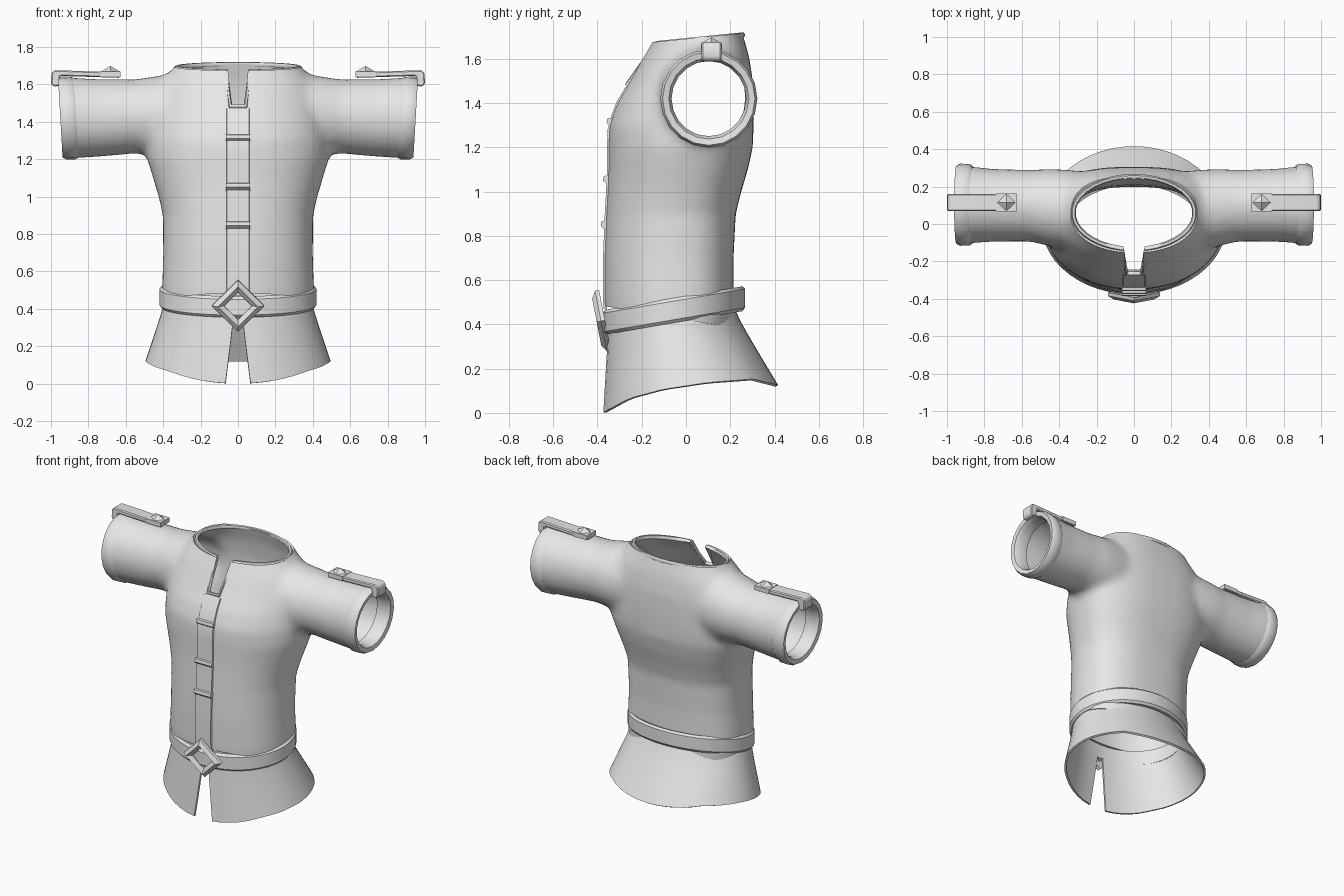
import bpy, bmesh, math
from mathutils import Vector, Matrix

if "Cube" in bpy.data.objects:
    bpy.data.objects.remove(bpy.data.objects["Cube"])

GREY = bpy.data.materials.new("grey_cloth")
GREY.diffuse_color = (0.8, 0.8, 0.8, 1)
GREY.use_nodes = True
GREY.node_tree.nodes["Principled BSDF"].inputs["Base Color"].default_value = GREY.diffuse_color


def activate(ob):
    bpy.ops.object.select_all(action='DESELECT')
    ob.select_set(True)
    bpy.context.view_layer.objects.active = ob


def finish(ob, angle=40):
    activate(ob)
    bpy.ops.object.shade_smooth_by_angle(angle=math.radians(angle))
    return ob


def make(name, verts, faces):
    me = bpy.data.meshes.new(name)
    me.from_pydata([tuple(v) for v in verts], [], faces)
    bm = bmesh.new()
    bm.from_mesh(me)
    bmesh.ops.recalc_face_normals(bm, faces=bm.faces)
    bm.to_mesh(me)
    bm.free()
    me.materials.append(GREY)
    ob = bpy.data.objects.new(name, me)
    bpy.context.collection.objects.link(ob)
    return ob


def loft(rings, closed=True, caps=False, wrap=False, base=0):
    """Vertices and faces of a skin over equal-length rings."""
    n, m = len(rings[0]), len(rings)
    verts = [p for r in rings for p in r]
    faces = []
    for i in range(m if wrap else m - 1):
        k = (i + 1) % m
        for j in range(n if closed else n - 1):
            q = (j + 1) % n
            faces.append([base + v for v in (i*n + j, i*n + q, k*n + q, k*n + j)])
    if caps:
        faces.append([base + j for j in range(n)])
        faces.append([base + (m - 1)*n + j for j in range(n)])
    return verts, faces


def prism(name, poly, axis, lo, hi):
    """Polygon extruded along x or y."""
    put = (lambda u, v, w: (w, u, v)) if axis == 'x' else (lambda u, v, w: (u, w, v))
    return make(name, *loft([[put(u, v, w) for u, v in poly] for w in (lo, hi)], caps=True))


def apply_mod(ob, kind, **settings):
    mod = ob.modifiers.new(kind, kind)
    for k, v in settings.items():
        setattr(mod, k, v)
    activate(ob)
    bpy.ops.object.modifier_apply(modifier=mod.name)


def spow(v, e):
    return math.copysign(abs(v) ** e, v)


def interp(table, t):
    if t <= table[0][0]:
        return table[0][1]
    for (a, p), (b, q) in zip(table, table[1:]):
        if t <= b:
            return p + (q - p)*(t - a)/(b - a)
    return table[-1][1]


# Torso sections: height, half width, front y, back y, y of widest point
TORSO = [(.35, .40, -.36, .22, -.06), (.50, .407, -.37, .215, -.06),
         (.70, .40, -.37, .215, -.06), (.90, .402, -.362, .225, -.05),
         (1.0, .425, -.356, .25, -.03), (1.1, .455, -.352, .28, -.01),
         (1.2, .485, -.352, .302, .01), (1.3, .49, -.348, .306, .03),
         (1.4, .48, -.312, .306, .05), (1.5, .46, -.252, .302, .06),
         (1.6, .42, -.197, .287, .06), (1.66, .37, -.162, .272, .06),
         (1.71, .325, -.137, .255, .06), (1.8, .30, -.1, .235, .06)]
FRONT = [(r[0], r[2]) for r in TORSO]
# Sleeve sections: x, bottom z, top z, front y, back y
SLEEVE = [(.15, 1.22, 1.68, -.12, .27), (.35, 1.20, 1.66, -.14, .29),
          (.45, 1.22, 1.642, -.12, .295), (.55, 1.23, 1.627, -.095, .29),
          (.75, 1.212, 1.628, -.095, .295), (.9, 1.203, 1.638, -.105, .31),
          (1.0, 1.203, 1.638, -.105, .31)]
N = 40
ANG = [2*math.pi*i/N for i in range(N)]

rings = []
for z, rx, yf, yb, c in TORSO:
    ring = []
    for a in ANG:
        s = math.sin(a)
        e = 2/2.1 if s < 0 else 2/2.6
        ring.append((rx*spow(math.cos(a), e),
                     c + (c - yf if s < 0 else yb - c)*spow(s, e), z))
    rings.append(ring)
verts, faces = loft(rings, caps=True)
for sx in (1, -1):
    arm = [[(sx*x, (yf + yb)/2 + (yb - yf)/2*math.cos(a),
             (zb + zt)/2 + (zt - zb)/2*math.sin(a)) for a in ANG]
           for x, zb, zt, yf, yb in SLEEVE]
    v, f = loft(arm, caps=True, base=len(verts))
    verts += v
    faces += f
tunic = make("tunic_body", verts, faces)
apply_mod(tunic, 'REMESH', mode='VOXEL', voxel_size=.025)
apply_mod(tunic, 'SMOOTH', factor=.5, iterations=6)

# Open the hem, neck and sleeve ends
bm = bmesh.new()
bm.from_mesh(tunic.data)
for co, no in (((0, 0, .42), (0, -.17, -1)), ((0, .1, 1.7), (0, -.1, 1)),
               ((.925, 0, 0), (1, 0, 0)), ((-.925, 0, 0), (-1, 0, 0))):
    bmesh.ops.bisect_plane(bm, geom=bm.verts[:] + bm.edges[:] + bm.faces[:],
                           plane_co=co, plane_no=no, clear_outer=True)
bm.to_mesh(tunic.data)
bm.free()
apply_mod(tunic, 'SOLIDIFY', thickness=.016, offset=-1)

# Neck notch
cutter = prism("notch_cutter", [(-.037, 1.48), (.037, 1.48), (.062, 1.78), (-.062, 1.78)],
               'y', -.5, 0)
apply_mod(tunic, 'BOOLEAN', object=cutter, operation='DIFFERENCE', solver='EXACT')
cutter.hide_render = True
cutter.hide_set(True)
tunic.data.materials.clear()
tunic.data.materials.append(GREY)
finish(tunic, 50)

# Neck trim following the collar and notch
path = []
for i in range(33):
    a = -math.pi/2 + .2 + (2*math.pi - .4)*i/32
    y = .06 + .195*math.sin(a)
    path.append((.325*math.cos(a), y, 1.692 + .1*(y - .1)))
for sx in (-1, 1):
    path.insert(len(path) if sx < 0 else 0, (sx*.04, interp(FRONT, 1.482), 1.482))
curve = bpy.data.curves.new("neck_trim", 'CURVE')
curve.dimensions = '3D'
curve.bevel_depth = .013
curve.bevel_resolution = 1
sp = curve.splines.new('POLY')
sp.points.add(len(path) - 1)
for p, co in zip(sp.points, path):
    p.co = (*co, 1)
sp.use_cyclic_u = True
curve.materials.append(GREY)
trim = bpy.data.objects.new("neck_trim", curve)
bpy.context.collection.objects.link(trim)
activate(trim)
bpy.ops.object.convert(target='MESH')
finish(bpy.context.view_layer.objects.active, 60)

# Front placket and its three toggles
rows = []
for i in range(17):
    z = .47 + i*.0625
    y = interp(FRONT, z)
    rows.append([(-.064, y + .012, z), (-.058, y - .005, z),
                 (.058, y - .005, z), (.064, y + .012, z)])
finish(make("placket", *loft(rows, closed=False)))
for z in (1.33, 1.07, .865):
    y = interp(FRONT, z)
    finish(prism("toggle", [(y + .01, z + .005), (y - .018, z), (y - .022, z - .02),
                            (y + .01, z - .05)], 'x', -.063, .063), 20)

# Flared skirt with a front slit
HEM = [(-.37, 0), (-.25, .065), (-.1, .105), (.1, .135), (.3, .15), (.41, .122)]
rows = []
for k in range(7):
    s = k/6
    gap = (.022 + .045*s)/(.40 + .09*s)
    yf, yb = -.345 - .025*s, .215 + .195*s**1.15
    row = []
    for i in range(49):
        a = -math.pi/2 + gap + (2*math.pi - 2*gap)*i/48
        sn = math.sin(a)
        c = -.06 + .06*s
        y = c + ((c - yf) if sn < 0 else (yb - c))*sn
        top = .42 + .17*(y + .055)
        yh = .41*sn if sn > 0 else .37*sn
        row.append(((.392 + .096*s**1.1)*math.cos(a), y, top*(1 - s) + interp(HEM, yh)*s))
    rows.append(row)
skirt = make("skirt", *loft(rows, closed=False))
apply_mod(skirt, 'SOLIDIFY', thickness=.014, offset=0)
finish(skirt)

# Tilted belt
PROFILE = [(-.025, -.05), (-.002, -.056), (.01, -.042), (.01, .042), (-.002, .056), (-.025, .05)]
rings = []
for a in ANG:
    ring = []
    for r, h in PROFILE:
        y = -.055 + (.312 + r)*math.sin(a)
        ring.append(((.41 + r)*math.cos(a), y, .463 + .17*(y + .055) + h))
    rings.append(ring)
finish(make("belt", *loft(rings, wrap=True)), 30)

# Diamond buckle frame, leaning with the belt
tilt = Matrix.Translation((0, -.378, .416)) @ Matrix.Rotation(math.radians(11), 4, 'X')
rings = [[tilt @ Vector((r*math.cos(a), y, r*math.sin(a)))
          for a in (0, math.pi/2, math.pi, 3*math.pi/2)]
         for r, y in ((.14, .012), (.14, -.006), (.108, -.026), (.075, -.006), (.075, .012))]
finish(make("buckle", *loft(rings, wrap=True)), 20)

# Cuffs, shoulder straps and studs on both sides
CUFF = [(.865, .985), (.88, 1.025), (.93, 1.03), (.95, .98), (.945, .85), (.92, .79), (.85, .80)]
for sx, side in ((1, "left"), (-1, "right")):
    rings = [[(sx*(x + .012*math.sin(a)), .103 + .213*k*math.cos(a), 1.42 + .215*k*math.sin(a))
              for a in ANG[::2]] for x, k in CUFF]
    finish(make("cuff_" + side, *loft(rings)), 50)
    poly = [(.63, 1.635), (.63, 1.664), (.98, 1.676), (.997, 1.662), (1.0, 1.605),
            (.985, 1.588), (.955, 1.592), (.95, 1.645)]
    strap = prism("strap_" + side, [(sx*x, z) for x, z in poly], 'y', .07, .16)
    apply_mod(strap, 'BEVEL', width=.006, segments=1)
    finish(strap, 30)
    plate = [(sx*x, z) for x, z in ((.627, 1.64), (.737, 1.64), (.737, 1.67), (.627, 1.67))]
    prism("strap_plate_" + side, plate, 'y', .068, .163)
    x = sx*.682
    base = [(x + .048*c, .115 + .045*s, 1.67) for c, s in ((1, 0), (0, 1), (-1, 0), (0, -1))]
    make("stud_" + side, base + [(x, .115, 1.698)],
         [[0, 1, 2, 3]] + [[i, (i + 1) % 4, 4] for i in range(4)])
